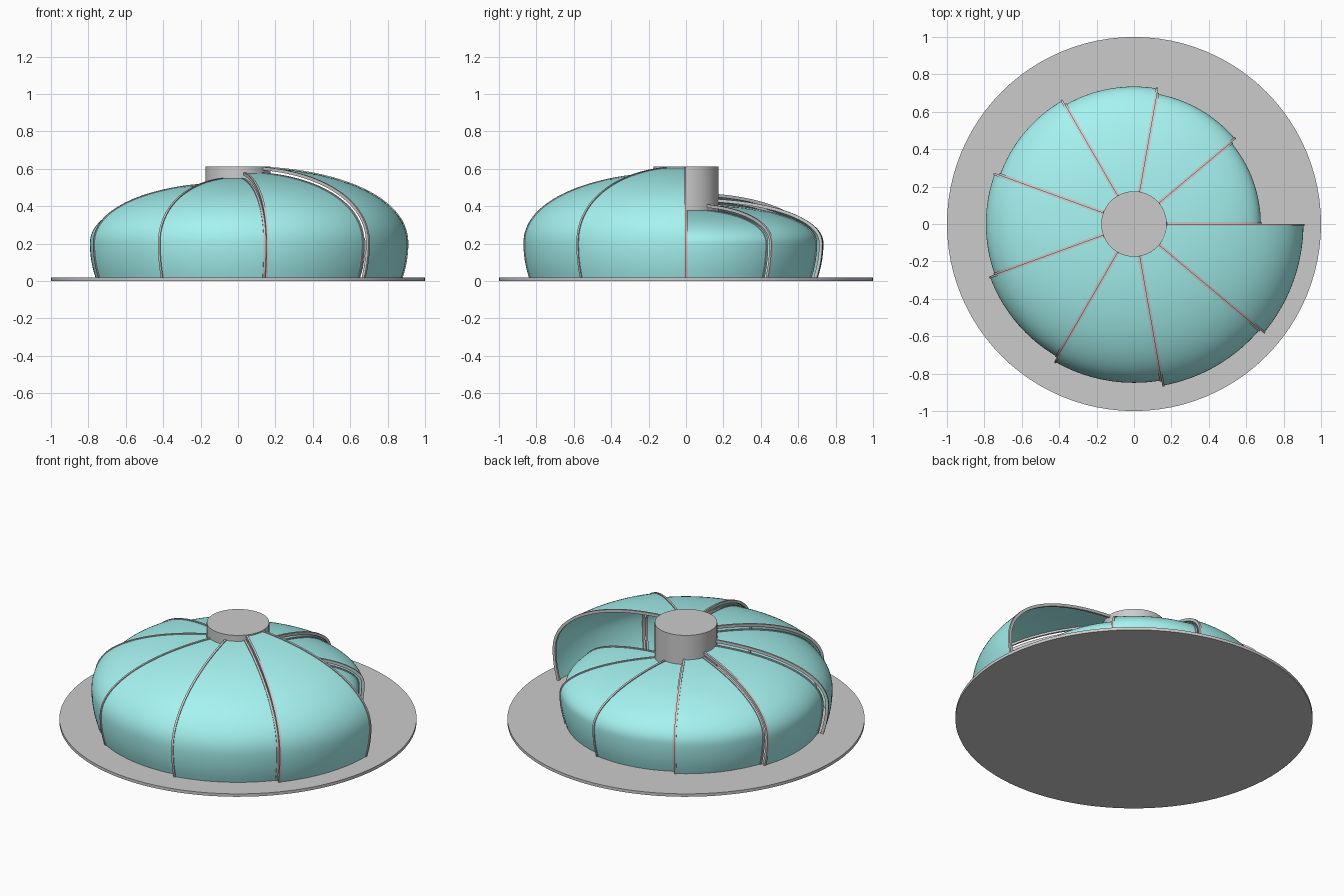
import bpy, bmesh, math
from mathutils import Vector

if "Cube" in bpy.data.objects:
    bpy.data.objects.remove(bpy.data.objects["Cube"])

N = 9                     # stepped segments of 40 degrees
STEP = math.radians(40)
HUB_R, BASE_H, BELLY = 0.175, 0.018, 0.2

teal = bpy.data.materials.new("teal")
teal.diffuse_color = (0.38, 0.9, 0.88, 1)
teal.use_nodes = True
teal.node_tree.nodes["Principled BSDF"].inputs["Base Color"].default_value = teal.diffuse_color


def profile(r, h):
    """Arch in (radius, z): tucks in at the base, bulges, then curves to the hub."""
    pts = []
    for i in range(7):
        t = i / 6
        pts.append(Vector((r - 0.03 * (1 - t) ** 2, BASE_H + (BELLY - BASE_H) * t)))
    e = 2 / 2.15
    end = math.acos((HUB_R / r) ** (1 / e))
    for i in range(1, 29):
        a = end * i / 28
        pts.append(Vector((r * math.cos(a) ** e, BELLY + (h - BELLY) * math.sin(a) ** e)))
    return pts


def seg_size(k):
    return 0.678 + 0.0285 * k, 0.38 + 0.0287 * k


def offset(pts, d):
    """Shift a profile along its outward normal."""
    out = []
    for i, p in enumerate(pts):
        t = (pts[min(i + 1, len(pts) - 1)] - pts[max(i - 1, 0)]).normalized()
        out.append(p + Vector((t.y, -t.x)) * d)
    return out


def finish(bm, name, mat=None):
    bmesh.ops.recalc_face_normals(bm, faces=bm.faces)
    me = bpy.data.meshes.new(name)
    bm.to_mesh(me)
    bm.free()
    ob = bpy.data.objects.new(name, me)
    bpy.context.collection.objects.link(ob)
    if mat:
        me.materials.append(mat)
    bpy.context.view_layer.objects.active = ob
    ob.select_set(True)
    bpy.ops.object.shade_smooth_by_angle(angle=math.radians(35))
    ob.select_set(False)


def shell(k):
    bm = bmesh.new()
    pts = profile(*seg_size(k))
    rows = []
    for j in range(17):
        a = STEP * (k + j / 16)
        rows.append([bm.verts.new((p.x * math.cos(a), p.x * math.sin(a), p.y)) for p in pts])
    for r0, r1 in zip(rows, rows[1:]):
        for i in range(len(pts) - 1):
            bm.faces.new((r0[i], r1[i], r1[i + 1], r0[i + 1]))
    finish(bm, f"shell_{k + 1}", teal)


def rib(k, end):
    """Square-section arch just inside one end of a segment."""
    bm = bmesh.new()
    pts = profile(*seg_size(k))
    outer, inner = offset(pts, 0.005), offset(pts, -0.012)
    a = STEP * (k + end)
    d = Vector((math.cos(a), math.sin(a), 0))
    s = Vector((-d.y, d.x, 0)) * (-1 if end else 1)
    rings = []
    for o, n in zip(outer, inner):
        ring = []
        for p, w in ((o, -0.001), (o, 0.011), (n, 0.011), (n, -0.001)):
            ring.append(bm.verts.new(d * p.x + s * w + Vector((0, 0, p.y))))
        rings.append(ring)
    for r0, r1 in zip(rings, rings[1:]):
        for i in range(4):
            j = (i + 1) % 4
            bm.faces.new((r0[i], r0[j], r1[j], r1[i]))
    bm.faces.new(rings[0])
    bm.faces.new(rings[-1])
    finish(bm, f"rib_{k + 1}_{'end' if end else 'start'}")


def disc(name, r, z0, z1):
    bm = bmesh.new()
    bmesh.ops.create_cone(bm, cap_ends=True, segments=96, radius1=r, radius2=r, depth=z1 - z0)
    bmesh.ops.translate(bm, verts=bm.verts, vec=(0, 0, (z0 + z1) / 2))
    finish(bm, name)


# base plate and central hub
disc("base_plate", 1.0, 0, BASE_H)
disc("hub", HUB_R, BASE_H, 0.612)

# spiralling shell segments with their edge ribs
for k in range(N):
    shell(k)
    rib(k, 0)
    rib(k, 1)
